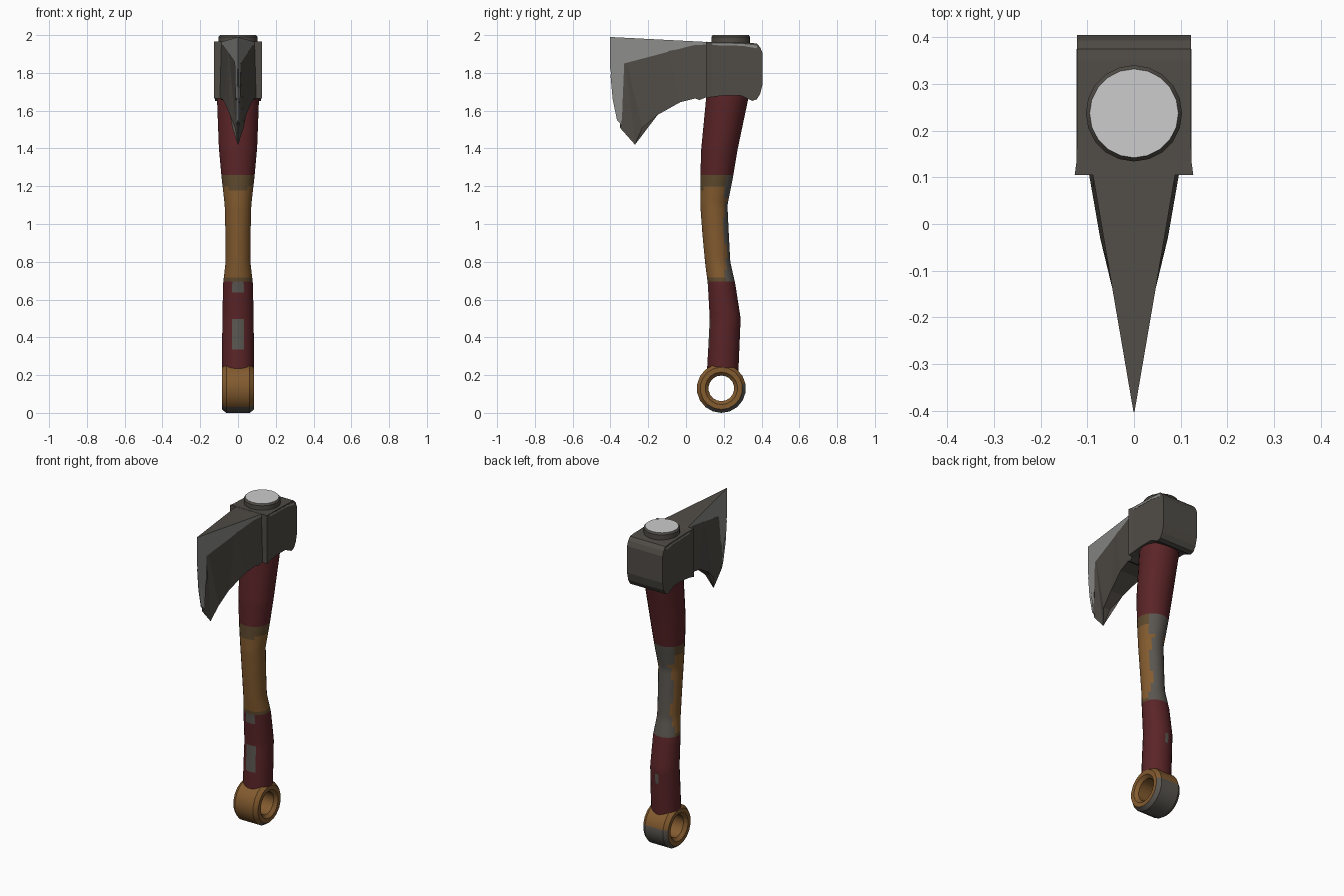
import bpy, bmesh, math

if "Cube" in bpy.data.objects:
    bpy.data.objects.remove(bpy.data.objects["Cube"])

def mat(name, hexcol):
    m = bpy.data.materials.new(name)
    c = [int(hexcol[i:i + 2], 16) / 255 for i in (0, 2, 4)]
    m.diffuse_color = [((v + .055) / 1.055) ** 2.4 if v > .04 else v / 12.92 for v in c] + [1]
    m.use_nodes = True
    m.node_tree.nodes["Principled BSDF"].inputs["Base Color"].default_value = m.diffuse_color
    return m

RED, ORANGE, BROWN, WORN = (mat("dark red paint", "5A2427"), mat("ochre paint", "835B2F"),
                            mat("dirty ochre", "5F4A2E"), mat("worn grey", "5A5650"))
STEEL, EDGE, CAP = mat("dark steel", "504C46"), mat("bright steel", "8C8C8A"), mat("pale cap", "CCCCCC")

def finish(name, bm, mats, rule=None, smooth=True):
    bmesh.ops.recalc_face_normals(bm, faces=bm.faces)
    if rule:
        for f in bm.faces:
            f.material_index = rule(f.calc_center_median(), f.normal)
    me = bpy.data.meshes.new(name)
    bm.to_mesh(me)
    bm.free()
    for m in mats:
        me.materials.append(m)
    ob = bpy.data.objects.new(name, me)
    bpy.context.collection.objects.link(ob)
    if smooth:
        bpy.ops.object.select_all(action='DESELECT')
        ob.select_set(True)
        bpy.context.view_layer.objects.active = ob
        bpy.ops.object.shade_smooth_by_angle(angle=math.radians(35))
    return ob

def loft(rings, caps=True, closed=False):
    bm = bmesh.new()
    vs = [[bm.verts.new(p) for p in r] for r in rings]
    n = len(vs[0])
    pairs = list(zip(vs, vs[1:])) + ([(vs[-1], vs[0])] if closed else [])
    for a, b in pairs:
        for i in range(n):
            j = (i + 1) % n
            bm.faces.new((a[i], a[j], b[j], b[i]))
    if caps and not closed:
        bm.faces.new(vs[0])
        bm.faces.new(vs[-1])
    return bm

# curved handle: z, y min, y max, half width
PROFILE = [(.215, .11, .278, .085), (.36, .118, .284, .085), (.5, .125, .29, .083),
           (.68, .115, .262, .08), (.8, .10, .235, .066), (.95, .086, .227, .067),
           (1.1, .075, .22, .071), (1.25, .075, .25, .088), (1.4, .08, .275, .102),
           (1.66, .105, .33, .112), (1.9, .135, .34, .103)]

def sample(z):
    for a, b in zip(PROFILE, PROFILE[1:]):
        if z <= b[0]:
            t = (z - a[0]) / (b[0] - a[0])
            return [a[k] + (b[k] - a[k]) * t for k in (1, 2, 3)]
    return PROFILE[-1][1:]

rings = []
levels = [.215 + i * (1.9 - .215) / 84 for i in range(85)]
for z in levels:
    y0, y1, w = sample(z)
    rings.append([(w * math.cos(a), (y0 + y1) / 2 + (y1 - y0) / 2 * math.sin(a), z)
                  for a in (math.tau * (i + .5) / 24 for i in range(24))])

def handle_rule(c, n):
    z, front, back = c.z, -n.y, n.y
    if .69 < z < 1.25:                      # ochre grip with dirty ends
        if back > .5 and (z > 1.13 or .9 < z < 1.04 or z < .82):
            return 3
        if back > .85:
            return 3
        wave = .02 * (front > .8)
        return 2 if z > 1.2 - wave or z < .715 else 1
    if front > .9 and (.33 < z < .49 or .64 < z <= .69):
        return 3
    if back > .97 and .42 < z < .48:
        return 3
    return 0

finish("handle", loft(rings), [RED, ORANGE, BROWN, WORN], handle_rule)

# pommel ring
SECTION = [(.062, .13), (.085, .112), (.085, .086), (.066, .068),
           (-.066, .068), (-.085, .086), (-.085, .112), (-.062, .13)]
CY, CZ = .187, .13
rings = [[(x, CY + r * math.cos(a), CZ + r * math.sin(a)) for x, r in SECTION]
         for a in (math.tau * (i + .5) / 18 for i in range(18))]

def ring_rule(c, n):
    dy, dz = c.y - CY, c.z - CZ
    r = math.hypot(dy, dz)
    return 1 if r > .11 and (.5 * dy - .85 * dz) / r > .25 else 0

finish("pommel_ring", loft(rings, closed=True), [ORANGE, WORN], ring_rule)

# poll block: y, z bottom, z top, half width
POLL = [(.105, 1.665, 1.965, .127), (.135, 1.672, 1.963, .123), (.2, 1.68, 1.962, .122),
        (.29, 1.68, 1.96, .122), (.35, 1.652, 1.958, .122), (.375, 1.66, 1.955, .122),
        (.393, 1.69, 1.935, .122), (.405, 1.74, 1.905, .122)]
finish("poll", loft([[(-w, y, a), (w, y, a), (w, y, b), (-w, y, b)] for y, a, b, w in POLL]),
       [STEEL], smooth=False)

# worn bright strips along the poll's upper side edges
for side, s in (("left", -1), ("right", 1)):
    x0, x1 = s * .12, s * .1235
    bm = loft([[(x0, y, a), (x1, y, a), (x1, y, b), (x0, y, b)]
               for y, a, b in ((.14, 1.947, 1.957), (.3, 1.943, 1.953), (.375, 1.93, 1.945))])
    finish(side + "_poll_wear", bm, [EDGE], smooth=False)

# blade: shared colour border, cutting edge, lower outline (y, z)
BORDER = [(.105, 1.95), (-.1, 1.938), (-.29, 1.922), (-.325, 1.9), (-.32, 1.7),
          (-.335, 1.66), (-.342, 1.56), (-.34, 1.525)]
CUT = [(-.365, 1.548), (-.388, 1.66), (-.4, 1.79), (-.37, 1.81), (-.403, 1.83),
       (-.403, 1.99), (.105, 1.964)]
LOWER = [(-.35, 1.51), (-.27, 1.42), (-.23, 1.51), (-.15, 1.578), (-.03, 1.645),
         (.05, 1.665), (.07, 1.656), (.105, 1.67)]
SHARP = set(CUT[:-1] + LOWER[:2])

def half_width(p):
    if p in SHARP:
        return .001
    bulge = .008 if p in LOWER and p[0] > -.1 else 0
    return .088 * (p[0] + .4) / .505 + bulge

bm = bmesh.new()
sides = [{p: bm.verts.new((s * half_width(p), *p)) for p in BORDER + CUT + LOWER} for s in (1, -1)]
for v in sides:
    bm.faces.new([v[p] for p in BORDER + LOWER])
    bm.faces.new([v[p] for p in BORDER + CUT]).material_index = 1
outline = [BORDER[-1]] + CUT + [BORDER[0]] + LOWER[::-1]
for p, q in zip(outline, outline[1:] + outline[:1]):
    f = bm.faces.new((sides[0][p], sides[0][q], sides[1][q], sides[1][p]))
    f.material_index = int(p in CUT[:-2])
bmesh.ops.triangulate(bm, faces=[f for f in bm.faces if len(f.verts) > 4])
finish("blade", bm, [STEEL, EDGE], smooth=False)

# round cap on top of the eye
rings = [[(r * math.cos(a), .237 + r * math.sin(a), z) for a in (math.tau * i / 20 for i in range(20))]
         for r, z in ((.103, 1.9), (.103, 1.99), (.095, 2.0))]
finish("top_cap", loft(rings), [STEEL, CAP], lambda c, n: int(n.z > .95))
